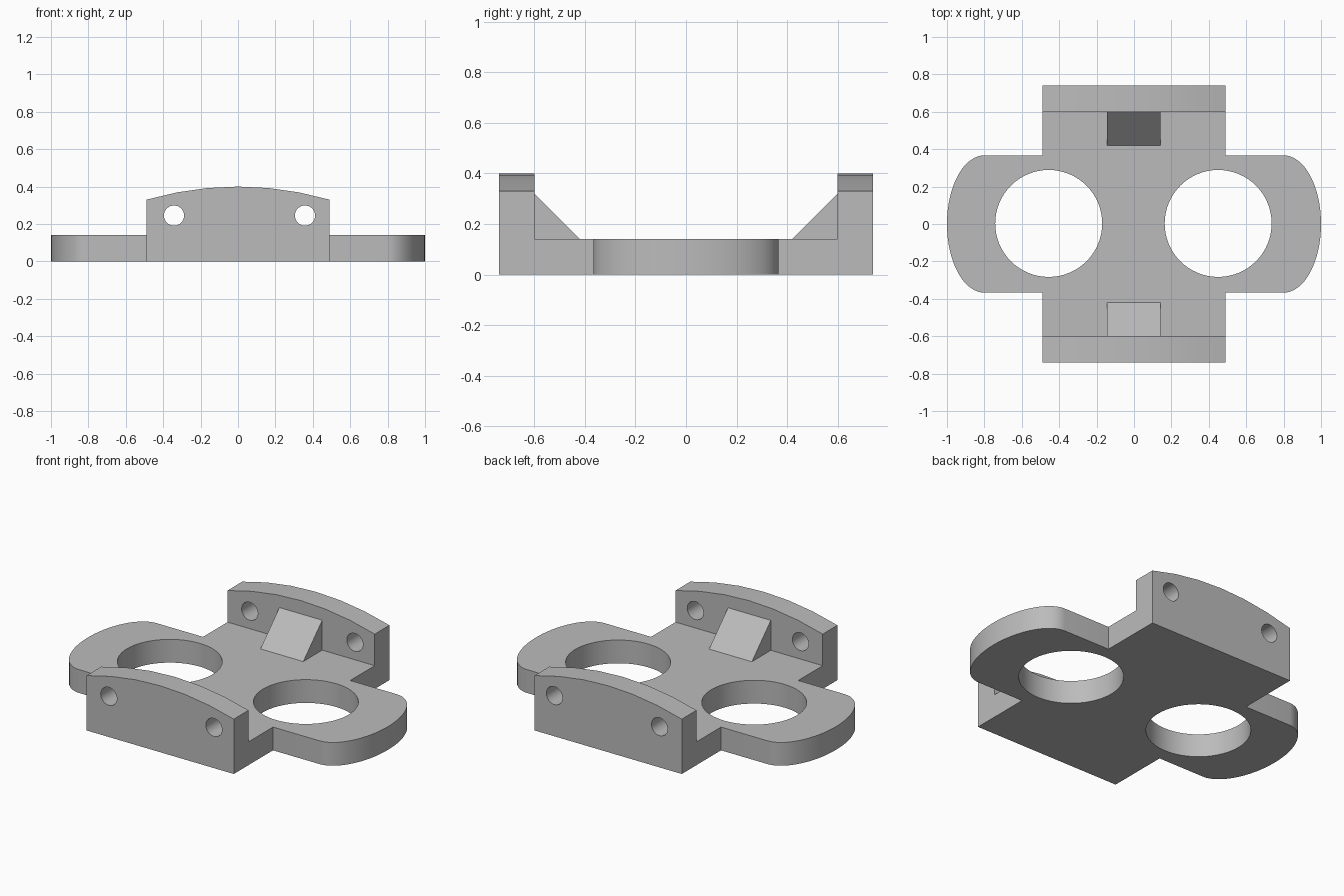
import bpy, bmesh
from math import sin, cos, pi, radians
from mathutils import Matrix

old = bpy.data.objects.get("Cube")
if old:
    bpy.data.objects.remove(old, do_unlink=True)

grey = bpy.data.materials.new("mid grey")
grey.use_nodes = True
colour = (0.5, 0.5, 0.5, 1)
grey.diffuse_color = colour
grey.node_tree.nodes["Principled BSDF"].inputs["Base Color"].default_value = colour


def circle(cx, cy, r, n=64):
    return [(cx + r * cos(2 * pi * i / n), cy + r * sin(2 * pi * i / n)) for i in range(n)]


def extruded(name, loops, depth, matrix):
    """Flat outline with holes, filled and extruded about its own plane."""
    curve = bpy.data.curves.new(name, 'CURVE')
    curve.dimensions = '2D'
    curve.fill_mode = 'BOTH'
    curve.extrude = depth / 2
    for loop in loops:
        spline = curve.splines.new('POLY')
        spline.points.add(len(loop) - 1)
        for point, (x, y) in zip(spline.points, loop):
            point.co = (x, y, 0, 1)
        spline.use_cyclic_u = True
    obj = bpy.data.objects.new(name, curve)
    bpy.context.collection.objects.link(obj)
    bpy.ops.object.select_all(action='DESELECT')
    obj.select_set(True)
    bpy.context.view_layer.objects.active = obj
    bpy.ops.object.convert(target='MESH')
    obj = bpy.context.object
    # Weld the caps to the walls and place the part
    bm = bmesh.new()
    bm.from_mesh(obj.data)
    bmesh.ops.remove_doubles(bm, verts=bm.verts, dist=0.0001)
    bmesh.ops.transform(bm, matrix=matrix, verts=bm.verts)
    bmesh.ops.recalc_face_normals(bm, faces=bm.faces)
    bm.to_mesh(obj.data)
    bm.free()
    obj.data.materials.clear()
    obj.data.materials.append(grey)
    bpy.ops.object.shade_smooth_by_angle(angle=radians(30))
    return obj


# Base plate: cross shape with elliptical wing ends and two large holes
wing_y, body_x, wall_y, wall_end, base_z = 0.367, 0.49, 0.6, 0.74, 0.14
steps = 32
right_end = [(0.8 + 0.2 * cos(a), wing_y * sin(a))
             for a in (-pi / 2 + pi * i / steps for i in range(steps + 1))]
half = [(body_x, -wall_y), (body_x, -wing_y)] + right_end + [(body_x, wing_y), (body_x, wall_y)]
outline = half + [(-x, -y) for x, y in half]
extruded("base_plate", [outline, circle(-0.456, 0.003, 0.286), circle(0.45, 0.003, 0.286)],
         base_z, Matrix.Translation((0, 0, base_z / 2)))

# End walls: arched top, two small through holes
upright = Matrix.Rotation(pi / 2, 4, 'X')
arch = [(body_x * i / 3, 0.4 - 0.07 * (i / 3) ** 2) for i in range(3, -4, -1)]
wall = [(-body_x, 0), (body_x, 0)] + arch
bolt_holes = [circle(x, 0.245, 0.054, 32) for x in (-0.342, 0.358)]
# Gussets: triangular ribs bracing each wall
rib = [(0.42, base_z), (wall_y, base_z), (wall_y, 0.32)]
sideways = Matrix.Rotation(pi / 2, 4, 'Z') @ upright
for side, sign in (("front", -1), ("back", 1)):
    middle = sign * (wall_y + wall_end) / 2
    extruded(side + "_wall", [wall] + bolt_holes, wall_end - wall_y,
             Matrix.Translation((0, middle, 0)) @ upright)
    extruded(side + "_gusset", [[(sign * y, z) for y, z in rib]], 0.285,
             Matrix.Translation((-0.002, 0, 0)) @ sideways)
